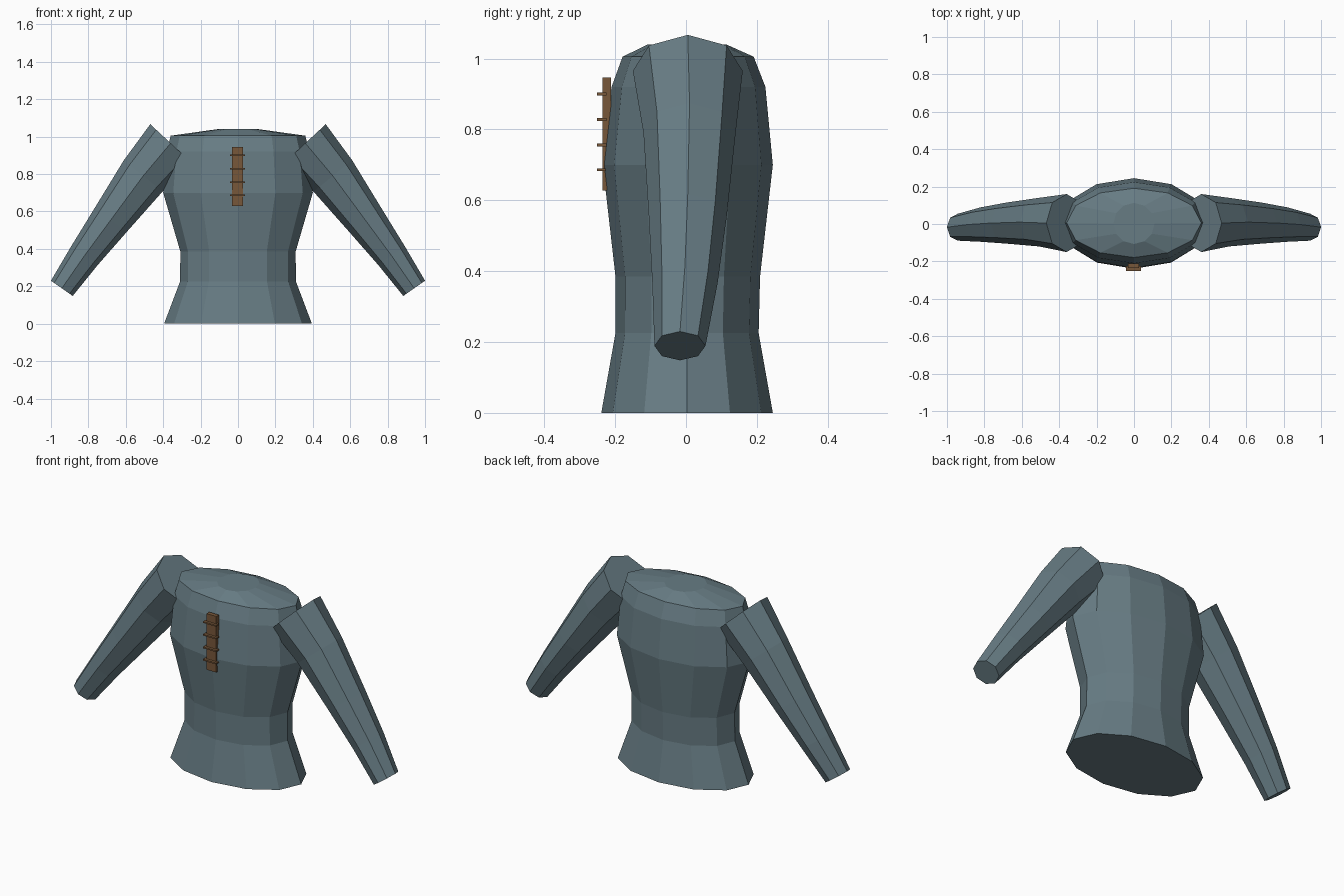
import bpy, bmesh, math
from mathutils import Vector

if "Cube" in bpy.data.objects:
    bpy.data.objects.remove(bpy.data.objects["Cube"])


def material(name, rgb):
    m = bpy.data.materials.new(name)
    m.diffuse_color = (*rgb, 1)
    m.use_nodes = True
    m.node_tree.nodes["Principled BSDF"].inputs["Base Color"].default_value = m.diffuse_color
    return m


CLOTH = material("slate cloth", (0.136, 0.202, 0.231))
LEATHER = material("brown leather", (0.185, 0.095, 0.042))


def finish(bm, name, mat):
    bmesh.ops.recalc_face_normals(bm, faces=bm.faces)
    me = bpy.data.meshes.new(name)
    bm.to_mesh(me)
    bm.free()
    me.materials.append(mat)
    ob = bpy.data.objects.new(name, me)
    bpy.context.collection.objects.link(ob)
    return ob


def loft(name, rings, sides, mat):
    """Skin capped elliptical rings, each given as (centre, axis_a, axis_b)."""
    bm = bmesh.new()
    loops = []
    for c, a, b in rings:
        loops.append([bm.verts.new(Vector(c) + Vector(a) * math.cos(t) + Vector(b) * math.sin(t))
                      for t in (2 * math.pi * i / sides for i in range(sides))])
    for lo, hi in zip(loops, loops[1:]):
        for i in range(sides):
            j = (i + 1) % sides
            bm.faces.new((lo[i], lo[j], hi[j], hi[i]))
    bm.faces.new(loops[0])
    bm.faces.new(loops[-1])
    return finish(bm, name, mat)


def box(name, lo, hi, mat):
    bm = bmesh.new()
    bmesh.ops.create_cube(bm, size=1)
    for v in bm.verts:
        v.co = [l if k < 0 else h for k, l, h in zip(v.co, lo, hi)]
    return finish(bm, name, mat)


# Torso: height, half width, half depth, depth offset
torso = [(0, .395, .242, .003), (.225, .31, .202, .003), (.385, .308, .204, .005),
         (.70, .40, .24, .005), (.92, .38, .217, .007), (1.005, .36, .185, .006),
         (1.04, .11, .11, .003)]
loft("torso", [((0, y, z), (w, 0, 0), (0, d, 0)) for z, w, d, y in torso], 12, CLOTH)

# Sleeves: centre x, y, z, radius across, radius in depth, tilt of the ring
sleeve = [(.36, .005, .965, .149, .155, 43), (.507, .01, .79, .133, .13, 39),
          (.68, .005, .555, .107, .11, 36), (.82, -.003, .365, .087, .092, 35),
          (.942, -.017, .189, .071, .072, 35)]
for side, label in ((1, "left_sleeve"), (-1, "right_sleeve")):
    rings = []
    for x, y, z, r, d, tilt in sleeve:
        t = math.radians(tilt)
        rings.append(((side * x, y, z), (side * r * math.cos(t), 0, r * math.sin(t)), (0, d, 0)))
    loft(label, rings, 8, CLOTH)

# Chest strap with cross ties
box("chest_strap", (-.033, -.236, .628), (.028, -.212, .946), LEATHER)
for i, z in enumerate((.686, .756, .828, .90)):
    box(f"strap_tie_{i + 1}", (-.044, -.251, z - .004), (.038, -.225, z + .004), LEATHER)
